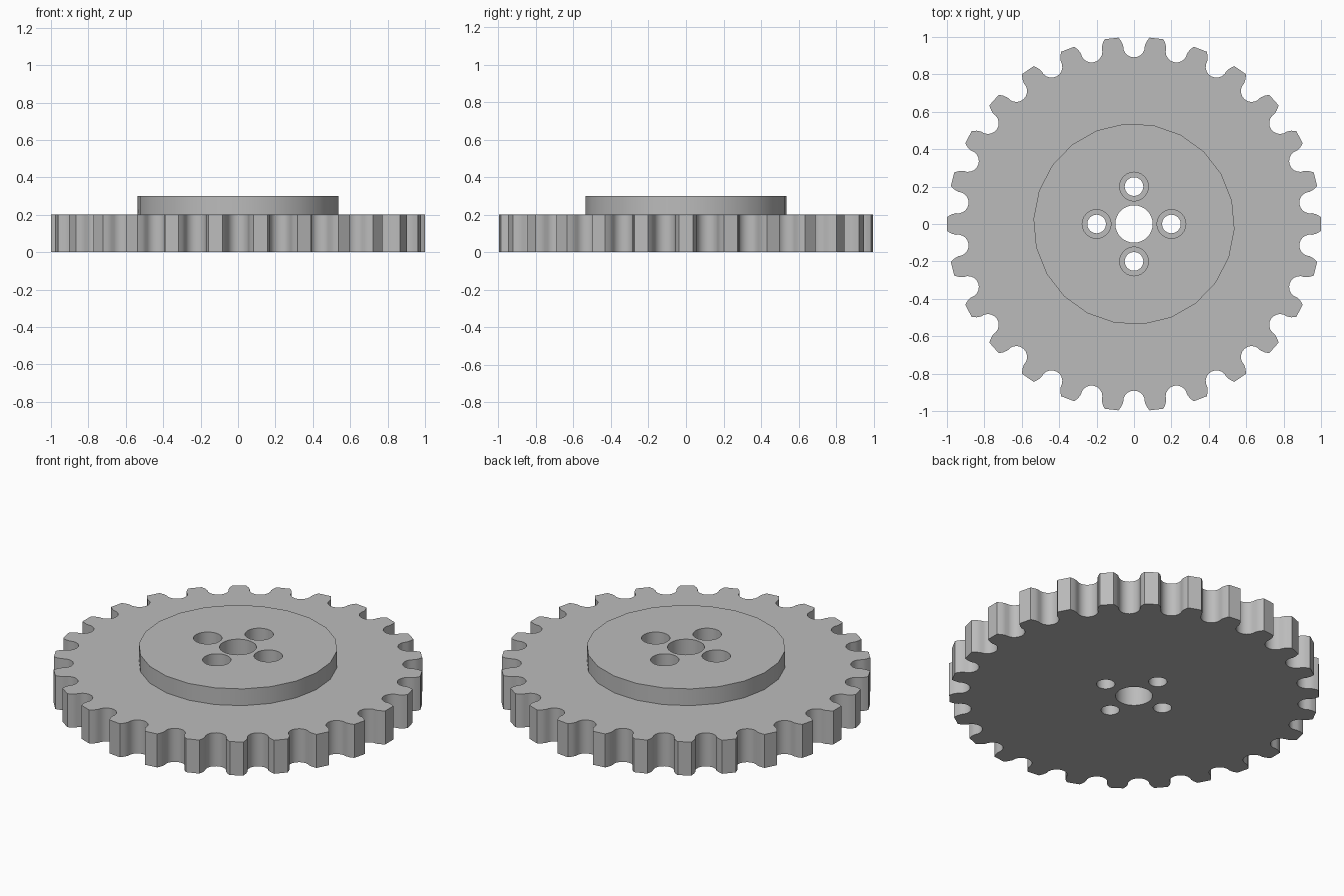
import bpy, bmesh, math
from mathutils import Matrix, Vector

if "Cube" in bpy.data.objects:
    bpy.data.objects.remove(bpy.data.objects["Cube"])

TEETH = 26
PLATE_TOP, HUB_TOP = 0.2, 0.3
BORE, BOLT, COUNTERBORE, BOLT_CIRCLE = 0.1, 0.05, 0.077, 0.2

steel = bpy.data.materials.new("grey steel")
steel.use_nodes = True
grey = (0.5, 0.5, 0.5, 1)
steel.diffuse_color = grey
steel.node_tree.nodes["Principled BSDF"].inputs["Base Color"].default_value = grey


def circle(radius, sides, cx=0, cy=0, turn=0):
    step = math.tau / sides
    return [(cx + radius * math.cos(i * step + turn), cy + radius * math.sin(i * step + turn))
            for i in range(sides)]


def bolt_holes(radius):
    return [circle(radius, 24, x, y) for x, y in circle(BOLT_CIRCLE, 4)]


def sprocket_outline():
    # One roller seat with flared flanks, repeated around the rim
    seat = []
    for i in range(11):
        a = math.radians(-95 + 19 * i)
        seat.append((0.949 - 0.058 * math.cos(a), 0.058 * math.sin(a)))
    gap = [(0.9965, -0.083), (0.975, -0.067)] + seat + [(0.975, 0.067), (0.9965, 0.083)]
    points = []
    for i in range(TEETH):
        turn = Matrix.Rotation((i + 0.5) * math.tau / TEETH, 2)
        points += [tuple(turn @ Vector(p)) for p in gap]
    return points


def extruded_part(name, loops, bottom, top, open_bottom=False):
    # Fill the outline around its holes, then extrude upward
    bm = bmesh.new()
    edges = []
    for loop in loops:
        verts = [bm.verts.new((x, y, bottom)) for x, y in loop]
        edges += [bm.edges.new((v, verts[i - 1])) for i, v in enumerate(verts)]
    bmesh.ops.triangle_fill(bm, use_beauty=True, edges=edges, normal=(0, 0, 1))
    base = bm.faces[:]
    result = bmesh.ops.extrude_face_region(bm, geom=base, use_keep_orig=True)
    raised = [g for g in result["geom"] if isinstance(g, bmesh.types.BMVert)]
    bmesh.ops.translate(bm, verts=raised, vec=(0, 0, top - bottom))
    bmesh.ops.recalc_face_normals(bm, faces=bm.faces[:])
    if open_bottom:
        low = [f for f in bm.faces if all(v.co.z < bottom + 0.001 for v in f.verts)]
        bmesh.ops.delete(bm, geom=low, context="FACES")
    mesh = bpy.data.meshes.new(name)
    bm.to_mesh(mesh)
    bm.free()
    mesh.materials.append(steel)
    obj = bpy.data.objects.new(name, mesh)
    bpy.context.collection.objects.link(obj)
    bpy.ops.object.select_all(action="DESELECT")
    obj.select_set(True)
    bpy.context.view_layer.objects.active = obj
    bpy.ops.object.shade_smooth_by_angle(angle=math.radians(25))
    return obj


# Toothed plate with bore and bolt holes
extruded_part("toothed_plate",
              [sprocket_outline(), circle(BORE, 32)] + bolt_holes(BOLT), 0, PLATE_TOP)

# Raised hub whose wider holes seat the bolt heads on the plate
extruded_part("hub",
              [circle(0.538, 22, turn=math.radians(-3)), circle(BORE, 32)] + bolt_holes(COUNTERBORE),
              PLATE_TOP, HUB_TOP, open_bottom=True)
